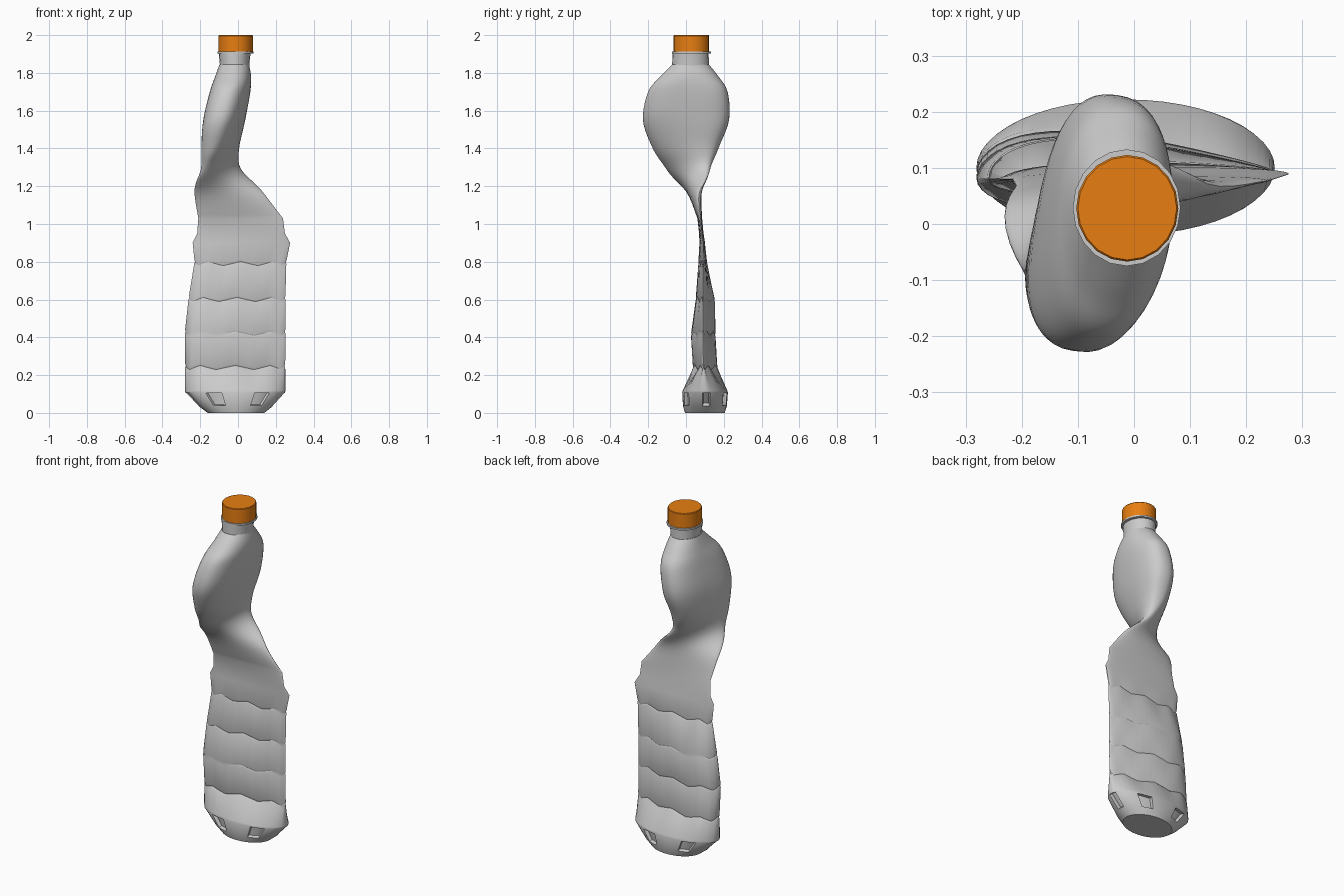
import bpy, bmesh, math

if "Cube" in bpy.data.objects:
    bpy.data.objects.remove(bpy.data.objects["Cube"])

SEG = 48

# z, centre x, centre y, half length, front depth, back depth, turn in degrees
LOWER = [
    (0.00, -0.010, 0.10, 0.150, 0.105, 0.105, 0),
    (0.035, -0.012, 0.10, 0.195, 0.116, 0.116, 0),
    (0.108, -0.015, 0.10, 0.264, 0.120, 0.122, 0),
    (0.118, -0.015, 0.10, 0.266, 0.117, 0.119, 0),
    (0.24, -0.015, 0.092, 0.265, 0.048, 0.066, 0),
    (0.42, -0.015, 0.085, 0.266, 0.050, 0.064, 1),
    (0.60, -0.005, 0.085, 0.256, 0.028, 0.062, 1),
    (0.79, 0.013, 0.085, 0.243, 0.018, 0.026, 1),
    (0.90, 0.018, 0.085, 0.258, 0.013, 0.015, 1),
    (0.95, 0.016, 0.08, 0.232, 0.011, 0.013, 0),
]
UPPER = [
    (1.03, 0.014, 0.073, 0.224, 0.012, 0.012, 1),
    (1.17, -0.050, 0.043, 0.183, 0.030, 0.030, 9),
    (1.29, -0.090, 0.012, 0.148, 0.046, 0.046, 48),
    (1.40, -0.094, -0.002, 0.180, 0.078, 0.078, 71),
    (1.55, -0.073, 0.000, 0.229, 0.102, 0.102, 81),
    (1.70, -0.042, 0.010, 0.211, 0.104, 0.104, 84),
    (1.78, -0.026, 0.018, 0.155, 0.095, 0.095, 87),
    (1.845, -0.020, 0.024, 0.097, 0.078, 0.078, 90),
]
CREASES = (0.24, 0.42, 0.60, 0.79)


def lerp_section(keys, z):
    for p, q in zip(keys, keys[1:]):
        if z <= q[0]:
            t = (z - p[0]) / (q[0] - p[0])
            return tuple(u + (v - u) * t for u, v in zip(p, q))
    return keys[-1]


def smooth_sections(keys, steps):
    """Catmull-Rom spline through the key sections."""
    out = []
    for i in range(len(keys) - 1):
        p0, p1, p2, p3 = keys[max(i - 1, 0)], keys[i], keys[i + 1], keys[min(i + 2, len(keys) - 1)]
        for s in range(steps):
            t = s / steps
            out.append(tuple(0.5 * (2 * b + (c - a) * t + (2 * a - 5 * b + 4 * c - d) * t * t
                                    + (3 * b - a - 3 * c + d) * t ** 3)
                             for a, b, c, d in zip(p0, p1, p2, p3)))
    return out + [keys[-1]]


def ring(section, seg=SEG, zigzag=0.0, inset=0.0, taper=0.0, power=2.0):
    """Superellipse section; taper thins the +x end and fattens the -x end."""
    z, cx, cy, a, front, back, turn = section
    r = math.radians(turn)
    pts = []
    for i in range(seg):
        w = 2 * math.pi * i / seg
        c, s = math.cos(w), math.sin(w)
        c, s = (math.copysign(abs(v) ** (2 / power), v) for v in (c, s))
        x = (a - inset) * c
        y = ((back if s > 0 else front) * (1 - taper * c) - inset) * s
        wave = abs((i % 6) - 3) / 1.5 - 1
        pts.append((cx + x * math.cos(r) - y * math.sin(r),
                    cy + x * math.sin(r) + y * math.cos(r), z + zigzag * wave))
    return pts


def loft(bm, rings):
    """Skin a stack of rings, cap the ends, return the bands of faces."""
    loops = [[bm.verts.new(p) for p in pts] for pts in rings]
    n = len(loops[0])
    bands = [[bm.faces.new((lo[i], lo[(i + 1) % n], hi[(i + 1) % n], hi[i])) for i in range(n)]
             for lo, hi in zip(loops, loops[1:])]
    bm.faces.new(loops[0][::-1])
    bm.faces.new(loops[-1])
    return bands


def finish(bm, name, colour=None):
    bmesh.ops.recalc_face_normals(bm, faces=bm.faces)
    mesh = bpy.data.meshes.new(name)
    bm.to_mesh(mesh)
    bm.free()
    obj = bpy.data.objects.new(name, mesh)
    bpy.context.collection.objects.link(obj)
    if colour:
        mat = bpy.data.materials.new(name)
        mat.diffuse_color = colour
        mat.use_nodes = True
        mat.node_tree.nodes["Principled BSDF"].inputs["Base Color"].default_value = mat.diffuse_color
        mesh.materials.append(mat)
    bpy.ops.object.select_all(action='DESELECT')
    obj.select_set(True)
    bpy.context.view_layer.objects.active = obj
    bpy.ops.object.shade_smooth_by_angle(angle=math.radians(32))
    return obj


# Crushed, twisted bottle body with zigzag creases
rings = []
for key in LOWER:
    if key[0] in CREASES:
        for dz, inset in ((-0.01, 0), (0, 0.004), (0.01, 0)):
            rings.append(ring(lerp_section(LOWER, key[0] + dz), zigzag=0.011, inset=inset,
                              taper=0.3 if key[0] > 0.7 else 0.6))
    else:
        rings.append(ring(key))
for s in smooth_sections(UPPER, 5):
    bulge = math.sin(math.pi * min(max((s[0] - 1.2) / 0.645, 0), 1))
    rings.append(ring(s, power=2 + 0.5 * bulge))
bm = bmesh.new()
bands = loft(bm, rings)
bmesh.ops.recalc_face_normals(bm, faces=bm.faces)

# Six recessed pockets around the foot
for k in range(6):
    faces = [bands[1][(k * 8 + j) % SEG] for j in (-1, 0, 1)]
    bmesh.ops.inset_region(bm, faces=faces, thickness=0.003, use_even_offset=True)
    bmesh.ops.inset_region(bm, faces=faces, thickness=0.003, depth=-0.018, use_even_offset=True)
finish(bm, "bottle_body")


# Neck, collar and screw cap: stacks of rings given as (z, x radius, y radius)
def turned(name, cx, cy, profile, colour=None):
    bm = bmesh.new()
    loft(bm, [ring((z, cx, cy, rx, ry, ry, 0), 20) for z, rx, ry in profile])
    return finish(bm, name, colour)


turned("bottle_neck", -0.018, 0.024,
       [(1.835, 0.078, 0.097), (1.845, 0.078, 0.097), (1.91, 0.085, 0.096)])
turned("neck_collar", -0.013, 0.029, [(1.903, 0.096, 0.104), (1.913, 0.096, 0.104)])
turned("screw_cap", -0.012, 0.028,
       [(1.913, 0.091, 0.095), (1.996, 0.091, 0.095), (2.0, 0.088, 0.092)],
       (0.8, 0.21, 0.006, 1))
